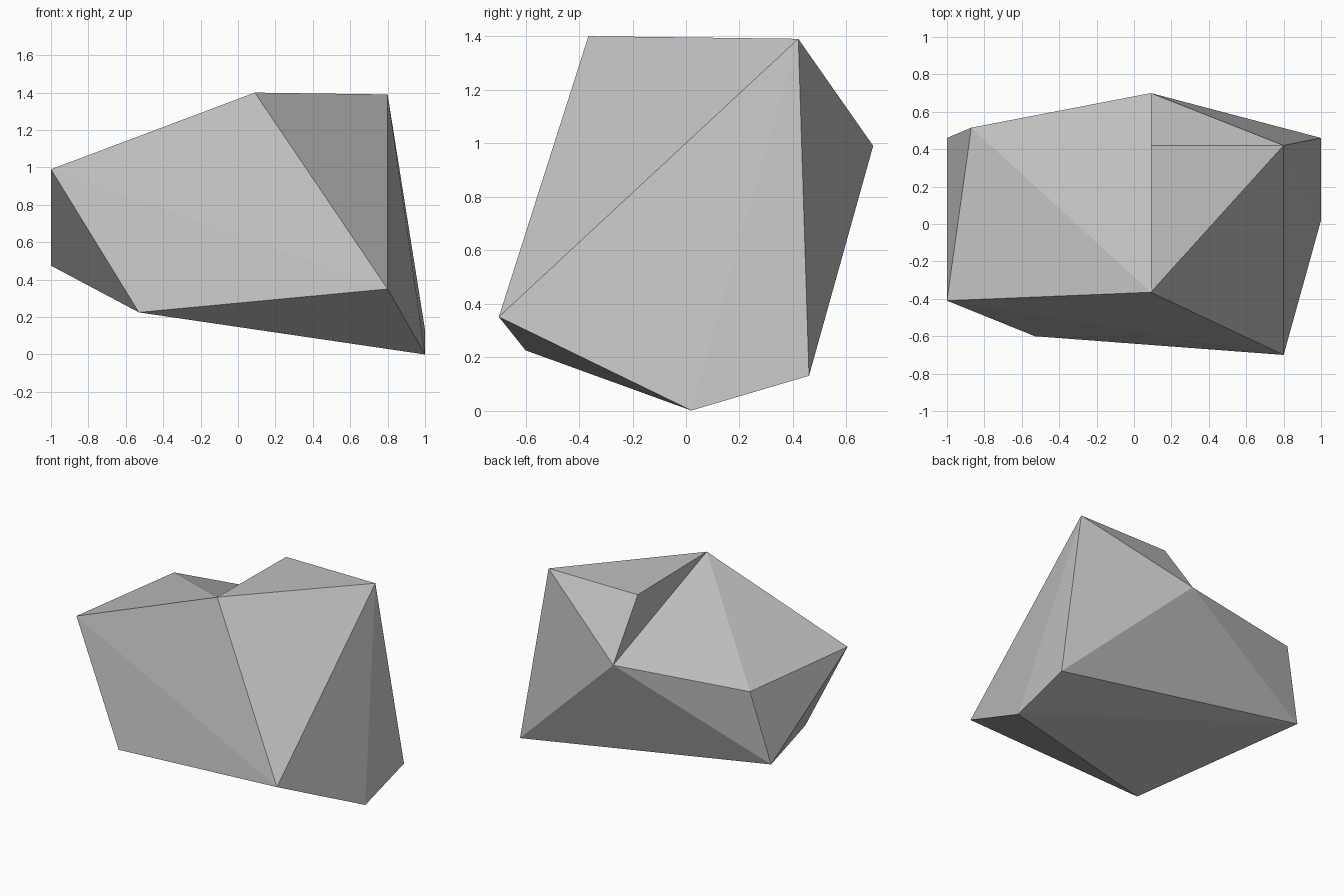
import bpy
import bmesh

# Remove the default cube only
default_cube = bpy.data.objects.get("Cube")
if default_cube:
    bpy.data.objects.remove(default_cube, do_unlink=True)


def flat_material(name, colour):
    material = bpy.data.materials.new(name)
    material.use_nodes = True
    material.diffuse_color = colour
    for node in material.node_tree.nodes:
        if node.type == "BSDF_PRINCIPLED":
            node.inputs["Base Color"].default_value = colour
    return material


def faceted_solid(name, corners, facets, material):
    mesh = bpy.data.meshes.new(name)
    bm = bmesh.new()
    verts = {key: bm.verts.new(point) for key, point in corners.items()}
    for facet in facets.split(","):
        bm.faces.new([verts[key] for key in facet.split()])
    bmesh.ops.recalc_face_normals(bm, faces=bm.faces[:])
    for face in bm.faces:
        face.smooth = False
    bm.to_mesh(mesh)
    bm.free()
    mesh.materials.append(material)
    solid = bpy.data.objects.new(name, mesh)
    bpy.context.scene.collection.objects.link(solid)
    return solid


# Corners of the boulder
corners = {
    "shoulder": (-1, -0.41, 0.99),
    "toe": (-0.53, -0.6, 0.225),
    "knee": (0.8, -0.7, 0.35),
    "brow": (0.09, -0.365, 1.4),
    "peak": (0.8, 0.42, 1.39),
    "foot": (1, 0.02, 0),
    "heel": (1, 0.46, 0.13),
    "nape": (0.09, 0.7, 0.99),
    "back": (-0.87, 0.515, 0.985),
    "hip": (-1, 0.46, 0.475),
    "notch": (0.09, 0.42, 1.39),
}

# Triangular facets: front, side, crest, top, end and underside
facets = (
    "shoulder toe knee, shoulder knee brow, knee peak brow,"
    "knee foot peak, foot heel peak, heel nape peak,"
    "peak nape notch, peak notch brow, notch nape brow,"
    "brow nape back, brow back shoulder,"
    "shoulder back hip, shoulder hip toe, hip back nape, hip nape heel,"
    "toe foot knee, toe hip foot, hip heel foot"
)

stone_grey = flat_material("stone_grey", (0.53, 0.53, 0.53, 1))
faceted_solid("boulder", corners, facets, stone_grey)
